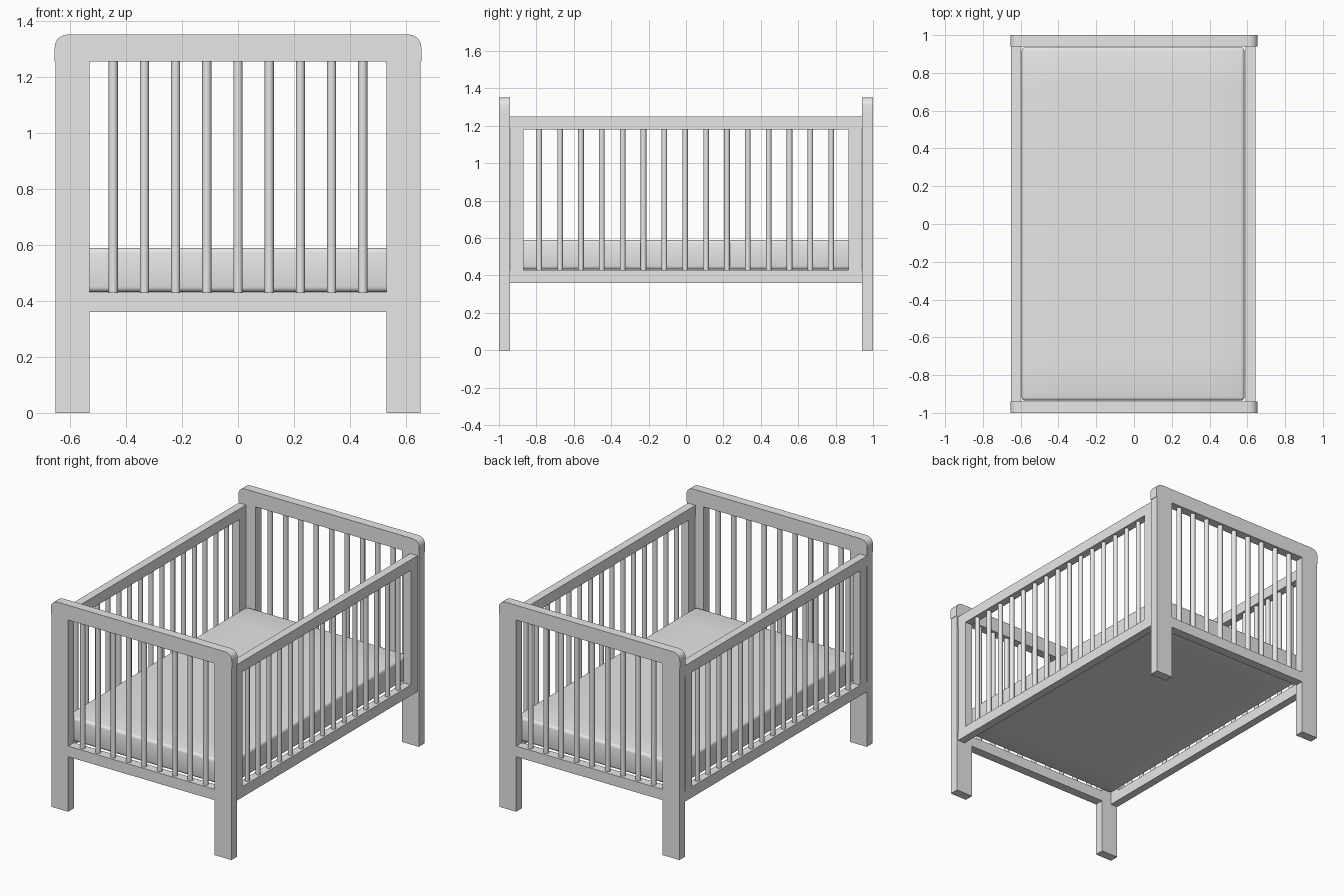
import bpy
import bmesh
from mathutils import Matrix, Vector

old = bpy.data.objects.get("Cube")
if old:
    bpy.data.objects.remove(old, do_unlink=True)

# One painted grey for the whole cot
grey = bpy.data.materials.new("plain grey")
grey.use_nodes = True
colour = (0.8, 0.8, 0.8, 1)
grey.diffuse_color = colour
grey.node_tree.nodes["Principled BSDF"].inputs["Base Color"].default_value = colour


def finish(bm, name):
    mesh = bpy.data.meshes.new(name)
    bm.to_mesh(mesh)
    bm.free()
    mesh.materials.append(grey)
    obj = bpy.data.objects.new(name, mesh)
    bpy.context.collection.objects.link(obj)
    return obj


def box_mesh(x, y, z):
    """Box from (low, high) ranges on each axis."""
    bm = bmesh.new()
    size = [r[1] - r[0] for r in (x, y, z)]
    middle = [(r[0] + r[1]) / 2 for r in (x, y, z)]
    matrix = Matrix.Translation(middle) @ Matrix.Diagonal((*size, 1))
    bmesh.ops.create_cube(bm, size=1, matrix=matrix)
    return bm


def box(name, x, y, z):
    return finish(box_mesh(x, y, z), name)


def smooth(obj, angle):
    bpy.ops.object.select_all(action='DESELECT')
    obj.select_set(True)
    bpy.context.view_layer.objects.active = obj
    bpy.ops.object.shade_smooth_by_angle(angle=angle)


def slats(name, points, low, high, radius):
    """Row of round upright slats as one object."""
    bm = bmesh.new()
    for x, y in points:
        bmesh.ops.create_cone(bm, cap_ends=True, segments=16,
                              radius1=radius, radius2=radius, depth=high - low,
                              matrix=Matrix.Translation((x, y, (low + high) / 2)))
    smooth(finish(bm, name), 0.7)


def span(sign, a, b):
    return tuple(sorted((sign * a, sign * b)))


GAP = 0.1115          # slat spacing
HALF, LEG_IN = 0.652, 0.53
BASE, BASE_TOP = 0.36, 0.43

# End frames: legs, rounded head rail, lower rail and slats
for end, s in (("front", -1), ("back", 1)):
    y = span(s, 0.94, 1)
    for side, t in (("left", 1), ("right", -1)):
        box(f"{end}_{side}_leg", span(t, LEG_IN, HALF), y, (0, 1.255))
    bm = box_mesh((-HALF - 0.003, HALF + 0.003), y, (1.255, 1.352))
    corners = [e for e in bm.edges
               if all(v.co.z > 1.3 for v in e.verts)
               and abs(e.verts[0].co.x - e.verts[1].co.x) < 0.01]
    bmesh.ops.bevel(bm, geom=corners, offset=0.045, segments=5,
                    profile=0.5, affect='EDGES')
    smooth(finish(bm, f"{end}_top_rail"), 0.5)
    box(f"{end}_lower_rail", (-LEG_IN, LEG_IN), y, (BASE, BASE_TOP))
    slats(f"{end}_slats", [((i - 4) * GAP, s * 0.97) for i in range(9)],
          BASE_TOP, 1.255, 0.0165)

# Sides: long rails, stiles against the legs and slats
for side, x in (("left", (0.59, 0.643)), ("right", (-HALF, -0.6))):
    box(f"{side}_top_rail", x, (-0.94, 0.94), (1.18, 1.25))
    box(f"{side}_lower_rail", x, (-0.94, 0.94), (BASE, BASE_TOP))
    for end, s in (("front", -1), ("back", 1)):
        box(f"{side}_{end}_stile", x, span(s, 0.87, 0.938), (BASE_TOP, 1.18))
    slats(f"{side}_slats", [(sum(x) / 2, (i - 7) * GAP - 0.004) for i in range(15)],
          BASE_TOP, 1.18, 0.015)

# Mattress: softly rounded slab
bm = box_mesh((-0.595, 0.585), (-0.935, 0.935), (0.432, 0.59))
for axis, at in (("X", 0.4), ("Y", 0.72)):
    normal = Vector((axis == "X", axis == "Y", 0))
    for s in (-1, 1):
        bmesh.ops.bisect_plane(bm, geom=bm.verts[:] + bm.edges[:] + bm.faces[:],
                               plane_co=normal * at * s, plane_no=normal)
rim = [e for e in bm.edges if e.calc_face_angle(0) > 1]
bmesh.ops.bevel(bm, geom=rim, offset=0.018, segments=3, profile=0.5, affect='EDGES')
for face in bm.faces:
    face.smooth = True
finish(bm, "mattress")
